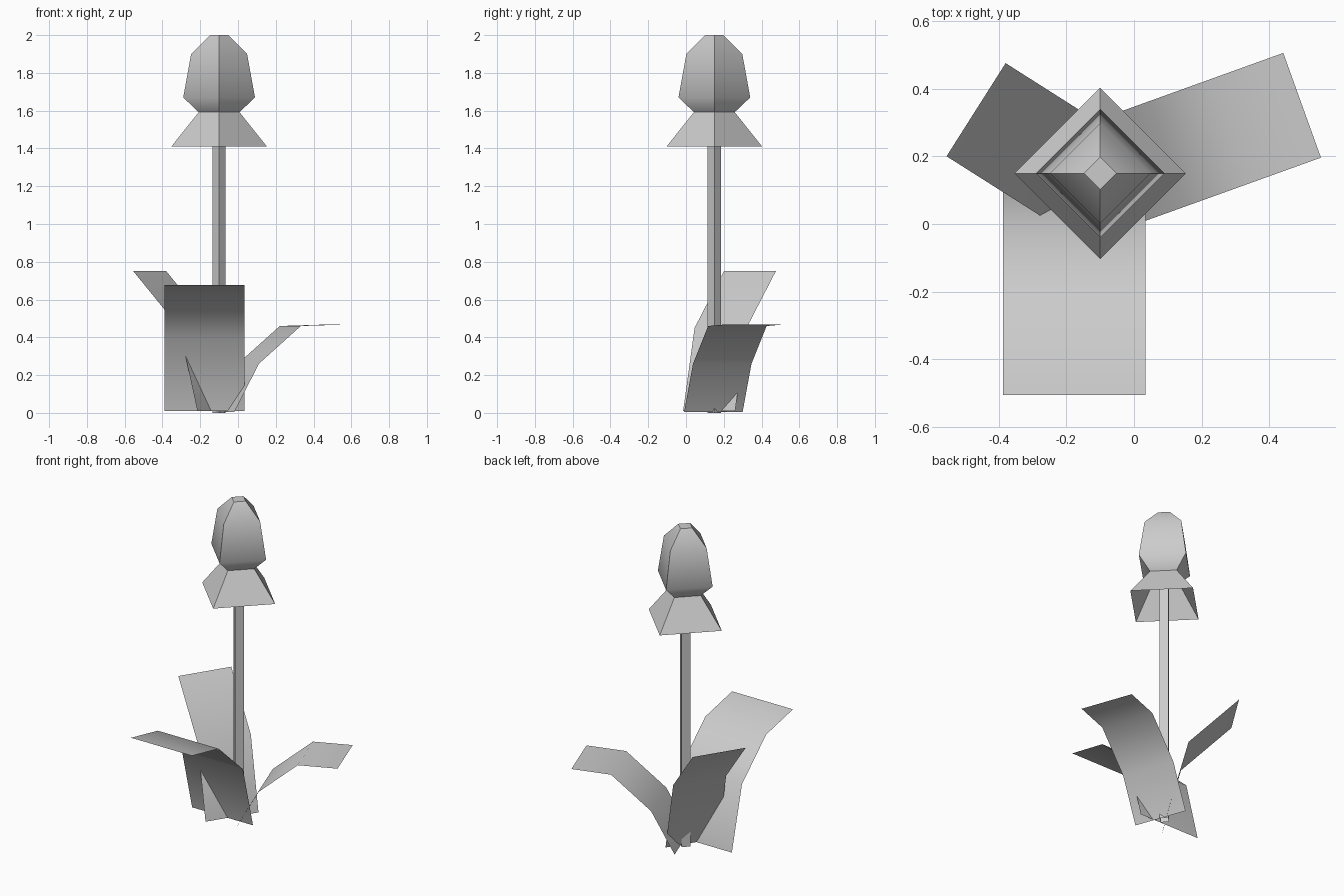
import bpy, math
from mathutils import Vector

if "Cube" in bpy.data.objects:
    bpy.data.objects.remove(bpy.data.objects["Cube"])

CX, CY = -0.10, 0.15  # flower axis


def make(name, verts, faces, angle):
    me = bpy.data.meshes.new(name)
    me.from_pydata(verts, [], faces)
    me.update()
    ob = bpy.data.objects.new(name, me)
    bpy.context.collection.objects.link(ob)
    bpy.ops.object.select_all(action='DESELECT')
    ob.select_set(True)
    bpy.context.view_layer.objects.active = ob
    bpy.ops.object.shade_smooth_by_angle(angle=math.radians(angle))
    return ob


def lathe4(name, profile, cap_top=False):
    """Four-sided turned shape from (radius, z) pairs, corners on the axes."""
    verts, faces = [], []
    for r, z in profile:
        for i in range(4):
            a = i * math.pi / 2
            verts.append((CX + r * math.cos(a), CY + r * math.sin(a), z))
    for k in range(len(profile) - 1):
        for i in range(4):
            j = (i + 1) % 4
            faces.append((4 * k + i, 4 * k + j, 4 * k + 4 + j, 4 * k + 4 + i))
    if cap_top:
        n = 4 * (len(profile) - 1)
        faces.append((n, n + 1, n + 2, n + 3))
    return make(name, verts, faces, 45)


def leaf(name, base, heading, width, profile):
    """Bent strip following (distance, z) pairs along a heading in degrees."""
    h = math.radians(heading)
    d = Vector((math.cos(h), math.sin(h), 0))
    side = Vector((-d.y, d.x, 0)) * width / 2
    verts, faces = [], []
    for r, z in profile:
        p = Vector((base[0], base[1], z)) + d * r
        verts += [p - side, p + side]
    for k in range(len(profile) - 1):
        faces.append((2 * k, 2 * k + 2, 2 * k + 3, 2 * k + 1))
    return make(name, verts, faces, 60)


# Stem
lathe4("stem", [(0.035, 0.0), (0.035, 1.6)])

# Flower head: flared skirt below, closed bud above
lathe4("flower_head", [(0.253, 1.41), (0.108, 1.592), (0.19, 1.67),
                       (0.148, 1.90), (0.048, 2.0)], cap_top=True)

# Leaves
leaf("front_leaf", (-0.177, 0.10), -90, 0.422,
     [(0, 0.01), (0.10, 0.40), (0.34, 0.62), (0.605, 0.677)])
leaf("right_leaf", (-0.075, 0.145), 19.8, 0.329,
     [(0, 0.005), (0.138, 0.26), (0.374, 0.46), (0.608, 0.467)])
leaf("back_left_leaf", (-0.1275, 0.1225), 147.6, 0.326,
     [(0, 0.01), (0.113, 0.45), (0.402, 0.75)])
